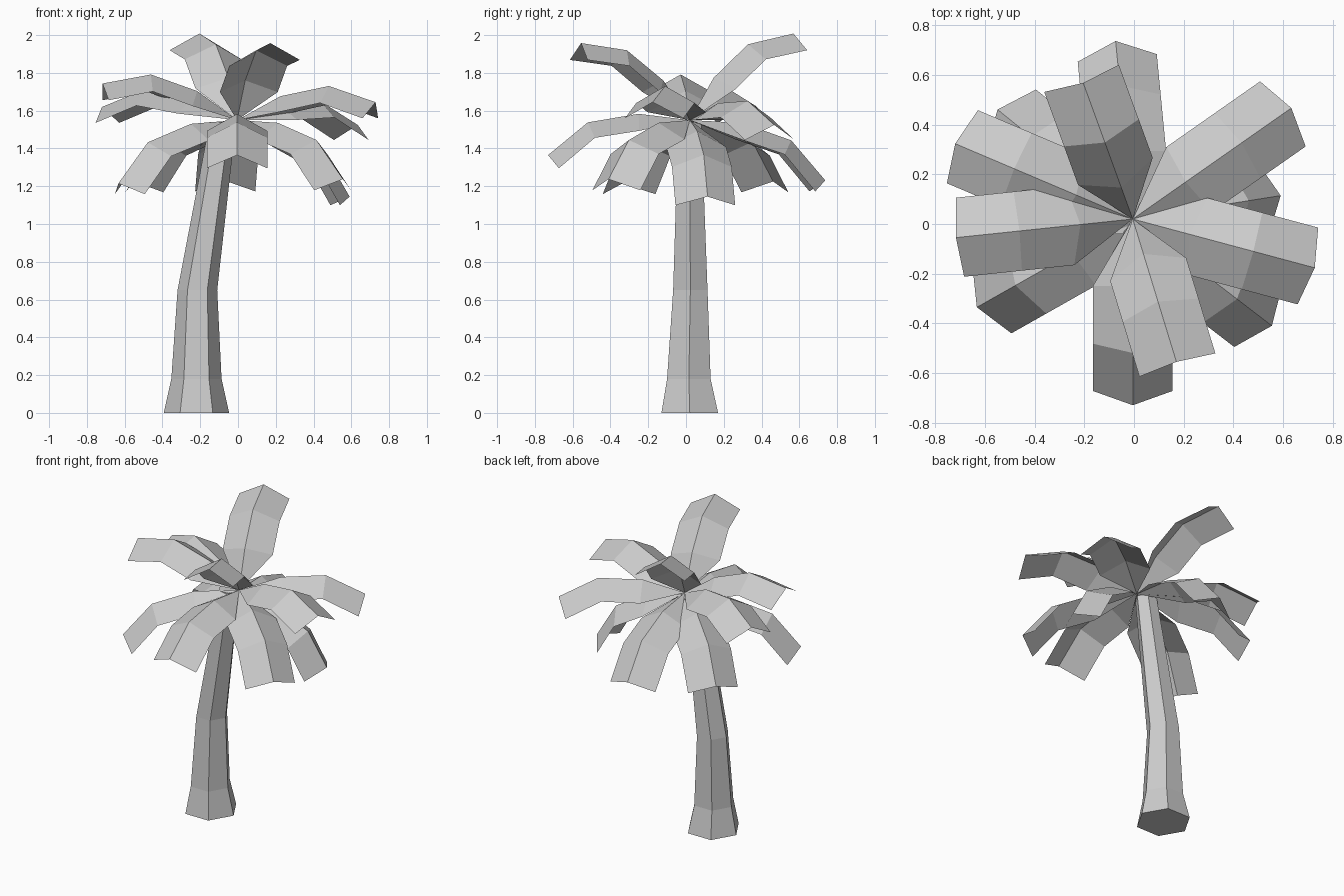
import bpy
from math import radians, cos, sin

if "Cube" in bpy.data.objects:
    bpy.data.objects.remove(bpy.data.objects["Cube"])

CROWN = (-0.005, 0.02, 1.55)


def add_mesh(name, verts, faces):
    mesh = bpy.data.meshes.new(name)
    mesh.from_pydata(verts, [], faces)
    mesh.update()
    ob = bpy.data.objects.new(name, mesh)
    bpy.context.collection.objects.link(ob)
    return ob


# Trunk: six-sided, leaning, flared at the foot (x, y, z, radius)
rings = [(-0.22, 0.02, 0, 0.173), (-0.22, 0.015, 0.18, 0.133),
         (-0.215, 0.023, 0.65, 0.105), (-0.08, 0.02, 1.54, 0.07)]
verts = [(x + r * cos(radians(60 * i)), y + r * sin(radians(60 * i)), z)
         for x, y, z, r in rings for i in range(6)]
faces = [(k * 6 + i, k * 6 + (i + 1) % 6, k * 6 + 6 + (i + 1) % 6, k * 6 + 6 + i)
         for k in range(len(rings) - 1) for i in range(6)]
faces += [tuple(range(5, -1, -1)), tuple(range(18, 24))]
add_mesh("trunk", verts, faces)


# Frond: creased strip growing from a point, bending down in three segments
def frond(name, azimuth, pitch, scale=1.0, half=0.16, drop=0.09):
    bends = [radians(b + pitch) for b in (28, 11.5, -18.5)]
    ca, sa = cos(radians(azimuth)), sin(radians(azimuth))

    def place(r, side, z):
        return (CROWN[0] + r * ca - side * sa, CROWN[1] + r * sa + side * ca, CROWN[2] + z)

    verts = [place(0, 0, 0)]
    r = z = 0
    for k, a in enumerate(bends):
        r += 0.27 * scale * cos(a)
        z += 0.27 * scale * sin(a)
        t = (a + bends[min(k + 1, 2)]) / 2      # direction at this section
        low_r, low_z = r + drop * sin(t), z - drop * cos(t)
        verts += [place(low_r, half, low_z), place(r, 0, z), place(low_r, -half, low_z)]
    faces = [(0, 2, 1), (0, 3, 2)]
    for k in (1, 4):
        faces += [(k, k + 1, k + 4, k + 3), (k + 1, k + 2, k + 5, k + 4)]
    add_mesh(name, verts, faces)


# Crown of fronds: azimuth, pitch, scale
fronds = [(110, 31, 0.97), (-73, 27, 0.95),                       # upright
          (-15, 0, 1.0), (186, 8, 0.97), (157, -2, 1.02),         # spreading
          (35, -9, 1.02), (-90, -21, 1.01),
          (95.5, -31, 1.03), (9, -41, 0.95), (-37.5, -31, 1.01),  # hanging
          (209.5, -32, 1.04), (141, -32, 1.01)]
for i, f in enumerate(fronds):
    frond(f"frond_{i + 1}", *f)
